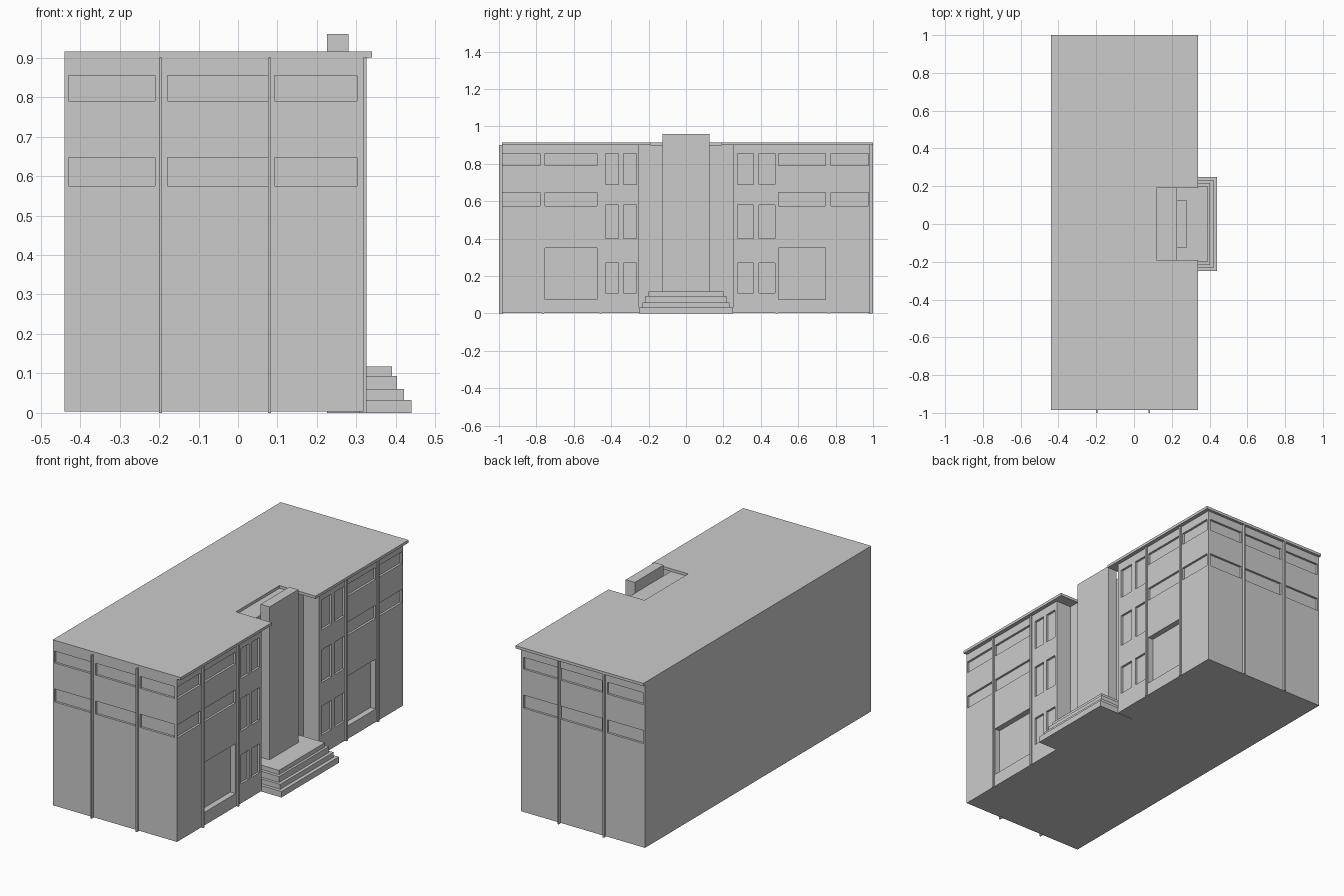
import bpy, bmesh

if "Cube" in bpy.data.objects:
    bpy.data.objects.remove(bpy.data.objects["Cube"])


def new_object(name, bm):
    bmesh.ops.recalc_face_normals(bm, faces=bm.faces)
    me = bpy.data.meshes.new(name)
    bm.to_mesh(me)
    bm.free()
    ob = bpy.data.objects.new(name, me)
    bpy.context.collection.objects.link(ob)
    return ob


def add_box(bm, x0, x1, y0, y1, z0, z1):
    verts = bmesh.ops.create_cube(bm, size=1)["verts"]
    for v in verts:
        v.co.x = x1 if v.co.x > 0 else x0
        v.co.y = y1 if v.co.y > 0 else y0
        v.co.z = z1 if v.co.z > 0 else z0


def boxes(name, items):
    bm = bmesh.new()
    for b in items:
        add_box(bm, *b)
    return new_object(name, bm)


def notched_block(name, x0, x1, y0, y1, nx, ny, z0, z1):
    """Extruded plan with an entrance notch in the +x side."""
    plan = [(x0, y0), (x1, y0), (x1, -ny), (nx, -ny),
            (nx, ny), (x1, ny), (x1, y1), (x0, y1)]
    bm = bmesh.new()
    face = bm.faces.new([bm.verts.new((x, y, z0)) for x, y in plan])
    ext = bmesh.ops.extrude_face_region(bm, geom=[face])["geom"]
    for v in ext:
        if isinstance(v, bmesh.types.BMVert):
            v.co.z = z1
    return new_object(name, bm)


BACK, FACE, END, TOP = -0.44, 0.318, 0.985, 0.90
WALL = 0.225

# Main block and roof slab
body = notched_block("building_body", BACK, FACE, -END, END, WALL, 0.25, 0.003, TOP)
notched_block("roof_slab", BACK, 0.34, -END, 1.0, 0.12, 0.19, TOP, 0.915)

# Window recesses
cuts = []
shallow, deep = 0.012, 0.032
rows = [(0.575, 0.647), (0.79, 0.855)]
for z0, z1 in rows:
    # end walls
    for x0, x1 in [(-0.43, -0.21), (-0.178, 0.077), (0.092, 0.302)]:
        cuts.append((x0, x1, -END - 0.05, -END + shallow, z0, z1))
        cuts.append((x0, x1, END - shallow, END + 0.05, z0, z1))
    # entrance side
    for y0, y1 in [(-0.98, -0.78), (-0.755, -0.475), (0.495, 0.745), (0.775, 0.975)]:
        cuts.append((FACE - shallow, FACE + 0.05, y0, y1, z0, z1))
# large ground-floor windows
for y0, y1 in [(-0.755, -0.475), (0.495, 0.745)]:
    cuts.append((FACE - deep, FACE + 0.05, y0, y1, 0.075, 0.35))
# paired narrow windows beside the entrance
for z0, z1 in [(0.11, 0.27), (0.40, 0.58), (0.69, 0.855)]:
    for y0, y1 in [(-0.43, -0.36), (-0.335, -0.265), (0.275, 0.36), (0.39, 0.475)]:
        cuts.append((FACE - shallow, FACE + 0.05, y0, y1, z0, z1))

cutter = boxes("window_cutter", cuts)
cutter.hide_render = True
mod = body.modifiers.new("windows", "BOOLEAN")
mod.operation = "DIFFERENCE"
mod.solver = "EXACT"
mod.object = cutter
bpy.context.view_layer.objects.active = body
bpy.ops.object.modifier_apply(modifier=mod.name)
bpy.data.objects.remove(cutter)

# Thin pilasters on the ends and the entrance side
pil = []
for x in (-0.196, 0.08):
    pil.append((x - 0.004, x + 0.004, -1.0, -END + 0.01, 0, TOP))
    pil.append((x - 0.004, x + 0.004, END - 0.01, 1.0, 0, TOP))
for y in (-0.765, -0.457, 0.485, 0.762):
    pil.append((FACE - 0.01, 0.326, y - 0.006, y + 0.006, 0, TOP))
boxes("pilasters", pil)

# Entrance tower
boxes("entrance_tower", [(WALL, 0.28, -0.125, 0.125, 0.1, 0.96)])

# Entrance steps
levels = [(0.44, 0.25, 0.0, 0.033), (0.42, 0.232, 0.033, 0.06),
          (0.403, 0.217, 0.06, 0.093), (0.39, 0.2, 0.093, 0.117)]
boxes("entrance_steps", [(WALL, x, -y, y, z0, z1) for x, y, z0, z1 in levels])
